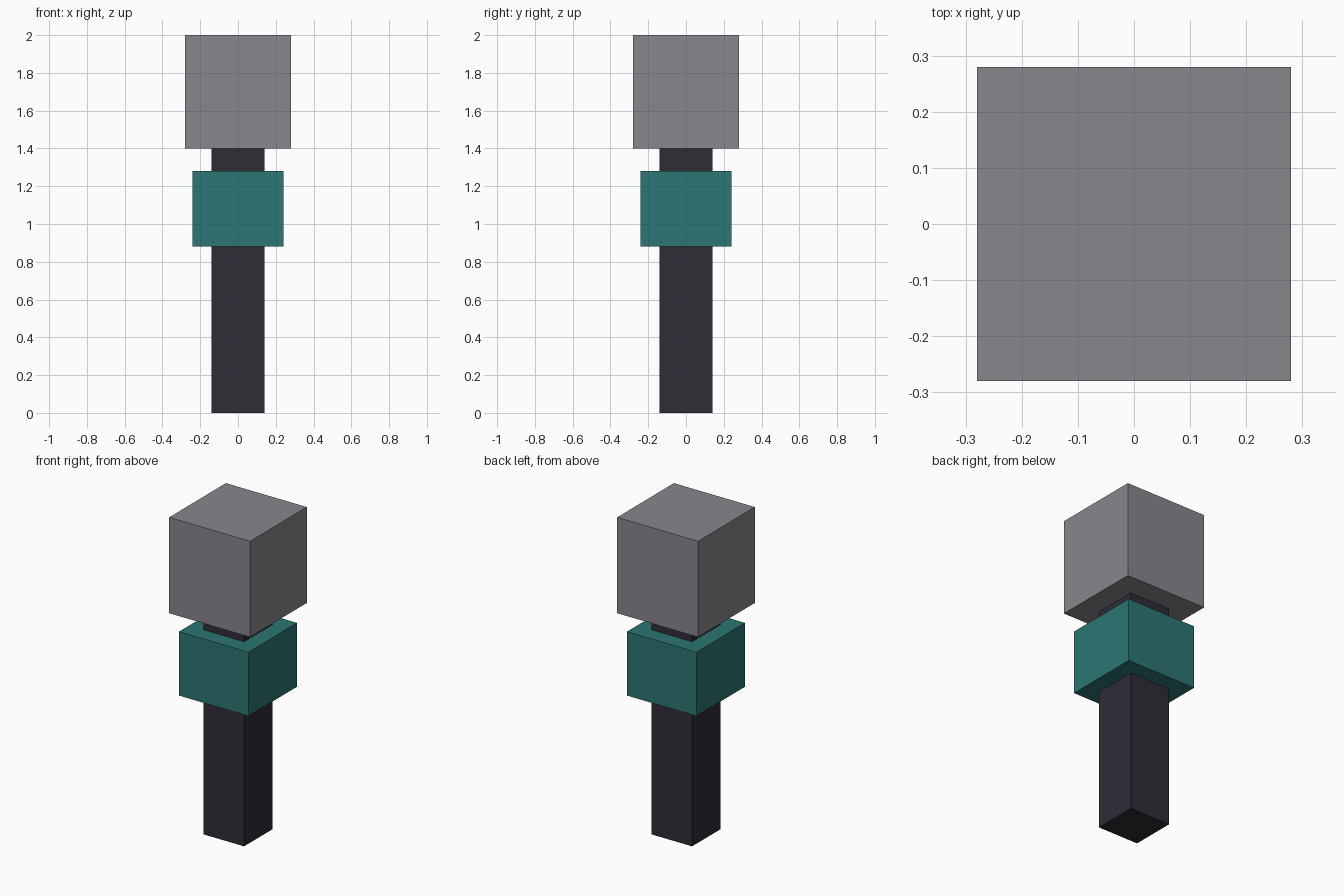
import bpy

# Remove the default cube
default = bpy.data.objects.get("Cube")
if default:
    bpy.data.objects.remove(default, do_unlink=True)


def make_material(name, rgb):
    mat = bpy.data.materials.new(name)
    mat.use_nodes = True
    color = (*rgb, 1.0)
    mat.diffuse_color = color
    mat.node_tree.nodes["Principled BSDF"].inputs["Base Color"].default_value = color
    return mat


def square_block(name, width, bottom, top, mat):
    """Square block centred on the vertical axis, spanning bottom to top."""
    bpy.ops.mesh.primitive_cube_add(size=1, location=(0, 0, (bottom + top) / 2))
    block = bpy.context.object
    block.name = block.data.name = name
    block.scale = (width, width, top - bottom)
    bpy.ops.object.transform_apply(location=False, rotation=False, scale=True)
    block.data.materials.append(mat)
    return block


charcoal = make_material("charcoal", (0.026, 0.026, 0.037))
teal = make_material("teal", (0.025, 0.181, 0.174))
grey = make_material("grey", (0.246, 0.238, 0.262))

# Handle, the collar around it, and the head on top
square_block("handle", 0.28, 0.0, 1.4, charcoal)
square_block("collar", 0.48, 0.88, 1.28, teal)
square_block("head", 0.56, 1.4, 2.0, grey)
